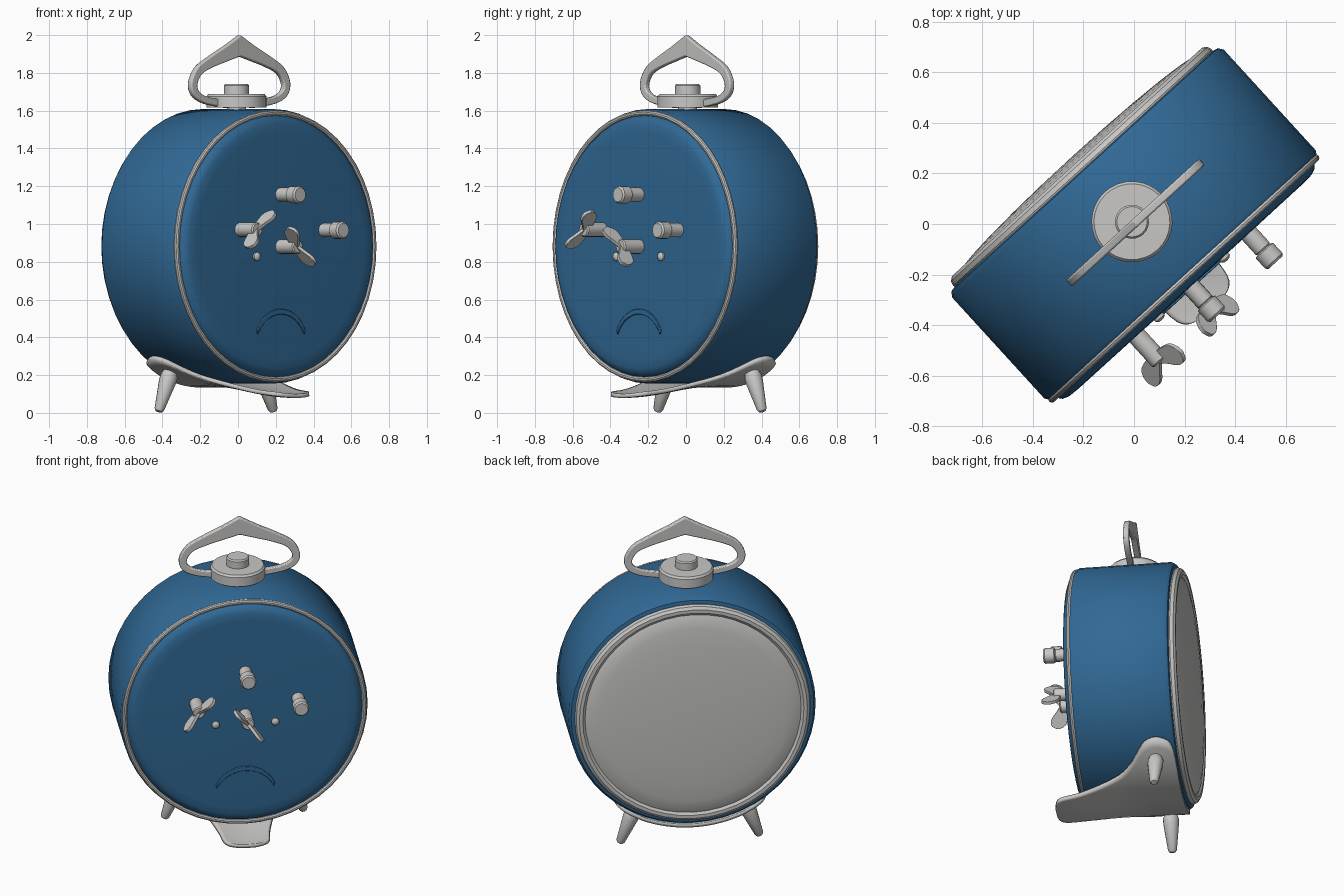
import bpy, bmesh, math
from mathutils import Vector, Matrix

if "Cube" in bpy.data.objects:
    bpy.data.objects.remove(bpy.data.objects["Cube"])

# Local frame: x = across the clock, y = -w (w points out of the knob side), z up
TURN = Matrix.Rotation(math.radians(42.4), 4, 'Z')
R, CZ = 0.727, 0.882


def material(name, col):
    m = bpy.data.materials.new(name)
    m.diffuse_color = (*col, 1)
    m.use_nodes = True
    m.node_tree.nodes["Principled BSDF"].inputs["Base Color"].default_value = m.diffuse_color
    return m


BLUE = material("blue_enamel", (0.03, 0.14, 0.30))
GREY = material("pale_metal", (0.58, 0.575, 0.565))


def finish(name, verts, faces, mat, bevel=0, angle=35):
    bm = bmesh.new()
    vs = [bm.verts.new(v) for v in verts]
    for f in faces:
        bm.faces.new([vs[i] for i in f])
    bmesh.ops.remove_doubles(bm, verts=bm.verts, dist=1e-5)
    bmesh.ops.recalc_face_normals(bm, faces=bm.faces)
    me = bpy.data.meshes.new(name)
    bm.to_mesh(me)
    bm.free()
    me.materials.append(mat)
    for p in me.polygons:
        p.use_smooth = True
    me.set_sharp_from_angle(angle=math.radians(angle))
    ob = bpy.data.objects.new(name, me)
    bpy.context.collection.objects.link(ob)
    ob.matrix_world = TURN
    if bevel:
        b = ob.modifiers.new("bevel", 'BEVEL')
        b.width, b.segments, b.limit_method = bevel, 2, 'ANGLE'
    return ob


def lathe(name, profile, origin, axis, mat, seg=24, closed=False):
    """Spin (radius, height) points round an axis."""
    q = Vector((0, 0, 1)).rotation_difference(Vector(axis))
    n = len(profile)
    verts = [Vector(origin) + q @ Vector((r * math.cos(2 * math.pi * s / seg),
                                         r * math.sin(2 * math.pi * s / seg), h))
             for s in range(seg) for r, h in profile]
    faces = []
    for s in range(seg):
        a, b = s * n, (s + 1) % seg * n
        for i in range(n if closed else n - 1):
            j = (i + 1) % n
            faces.append((a + i, a + j, b + j, b + i))
        
    if not closed:
        for i in (0, n - 1):
            if profile[i][0] > 0:
                faces.append([s * n + i for s in range(seg)])
    # collapse zero-radius quads into triangles
    clean = []
    for f in faces:
        out = []
        for i in f:
            k = i % n if profile[i % n][0] == 0 else i
            if k not in out:
                out.append(k)
        if len(out) > 2:
            clean.append(out)
    used = sorted({i for f in clean for i in f})
    remap = {v: i for i, v in enumerate(used)}
    return finish(name, [verts[i] for i in used], [[remap[i] for i in f] for f in clean], mat)


def circle(r, h, t, n=10):
    return [(r + t * math.cos(2 * math.pi * i / n), h + t * math.sin(2 * math.pi * i / n)) for i in range(n)]


def smooth(pts, n=4):
    """Catmull-Rom through the points."""
    p = [Vector(q) for q in pts]
    p = [2 * p[0] - p[1]] + p + [2 * p[-1] - p[-2]]
    out = []
    for i in range(1, len(p) - 2):
        for k in range(n):
            t = k / n
            out.append(0.5 * (2 * p[i] + (p[i + 1] - p[i - 1]) * t
                       + (2 * p[i - 1] - 5 * p[i] + 4 * p[i + 1] - p[i + 2]) * t * t
                       + (3 * p[i] - p[i - 1] - 3 * p[i + 1] + p[i + 2]) * t ** 3))
    return out + [p[-2]]


def band(name, A, B, depth, place, mat, bevel=0):
    """Flat strip between two rails, with thickness 2 * depth."""
    verts, faces, n = [], [], len(A)
    for a, b in zip(A, B):
        verts += [place(a[0], a[1], -depth), place(b[0], b[1], -depth),
                  place(b[0], b[1], depth), place(a[0], a[1], depth)]
    for i in range(n - 1):
        for k in range(4):
            l = (k + 1) % 4
            faces.append((4 * i + k, 4 * i + l, 4 * i + 4 + l, 4 * i + 4 + k))
    faces += [(0, 1, 2, 3), tuple(range(4 * n - 4, 4 * n))]
    return finish(name, verts, faces, mat, bevel)


OUT = (0, -1, 0)
C = (0, 0, CZ)

# Drum body, knob-side plate and trims
lathe("drum_body", [(0, -.295), (.69, -.295), (.713, -.29), (R, -.27), (R, .27), (.715, .288), (.69, .29), (0, .29)],
      C, OUT, BLUE, 48)
lathe("back_plate", [(.70, .28), (.69, .30), (.675, .32), (.65, .33), (.60, .333), (0, .335)], C, OUT, BLUE, 48)
lathe("back_trim_ring", circle(.706, .292, .015), C, OUT, GREY, 48, True)
lathe("dial_ring", circle(.66, -.302, .033), C, OUT, GREY, 48, True)
lathe("dial", [(.65, -.29), (.65, -.315)] + [(.64 * math.cos(t), -.32 - .042 * math.sin(t))
      for t in [i * math.pi / 12 for i in range(1, 6)]] + [(0, -.362)], C, OUT, GREY, 48)

# Bell base and button on top
T = (0, .012, 0)
lathe("top_disc", [(.05, 1.58), (.05, 1.617), (.16, 1.617), (.16, 1.675), (.15, 1.687), (0, 1.69)], T, (0, 0, 1), GREY, 32)
lathe("top_button", [(.067, 1.68), (.067, 1.733), (.06, 1.741), (0, 1.741)], T, (0, 0, 1), GREY)

# Handle, pointed at the top
outer = smooth([(0, 2.0), (.10, 1.945), (.22, 1.885), (.31, 1.83), (.355, 1.75), (.335, 1.68), (.25, 1.637), (.08, 1.612)])
inner = smooth([(0, 1.888), (.09, 1.862), (.19, 1.832), (.275, 1.795), (.31, 1.74), (.295, 1.70), (.23, 1.672), (.08, 1.652)])
flip = lambda L: [Vector((-p[0], p[1])) for p in reversed(L)] + L[1:]
band("carry_handle", flip(outer), flip(inner), .017, lambda a, b, c: (a + .008, c, b), GREY, .007)

# Winding knobs
for name, u, z in (("upper_knob", 0, 1.155), ("side_knob", .31, .967)):
    lathe(name, [(.037, .32), (.037, .415), (.033, .42), (.046, .425), (.046, .48), (.038, .49), (0, .49)],
          (u, 0, z), OUT, GREY, 16)

# Winged keys
low = smooth([(0, .425), (.04, .43), (.08, .435), (.11, .447), (.128, .475), (.132, .497)])
high = smooth([(0, .475), (.035, .50), (.065, .525), (.09, .535), (.115, .53), (.132, .502)])
for name, u, z, deg in (("left_key", -.29, .97, 48), ("centre_key", 0, .88, -50)):
    lathe(name + "_shaft", [(.038, .32), (.038, .465), (.032, .472), (0, .472)], (u, 0, z), OUT, GREY, 16)
    d = Vector((math.cos(math.radians(deg)), math.sin(math.radians(deg))))
    band(name + "_wings", flip(low), flip(high), .009,
         lambda a, b, c: (u + a * d.x - c * d.y, -b, z + a * d.y + c * d.x), GREY, .003)

# Small screws
for s, side in ((-1, "left"), (1, "right")):
    lathe(side + "_screw", [(.023, .325), (.023, .345), (.014, .353), (0, .355)], (s * .175, 0, .828), OUT, GREY, 12)

# Raised arch on the plate
arc = lambda r, z0, half: [(r * math.sin(half * k / 12), z0 + r * math.cos(half * k / 12)) for k in range(-12, 13)]
band("plate_arch", arc(.188, .362, 1.17), arc(.185, .337, 1.13), .007, lambda a, b, c: (a, -.336 + c, b), BLUE, .003)

# Foot plate: ears wrap the drum, tongue runs out on the knob side
H = smooth([(-.288, .30), (-.277, .40), (-.25, .45), (-.18, .475), (-.115, .45), (-.07, .39), (-.02, .31), (.05, .24),
            (.16, .19), (.30, .15), (.40, .135), (.44, .105), (.455, .05)], 3)
N, verts, faces = 16, [], []
for w, h in H:
    f = min(1, max(0, (w + .1) / .55))
    f = f * f * (3 - 2 * f)
    for k in range(N + 1):
        a = h * (2 * k / N - 1)
        rad = .737
        z = CZ - rad * math.cos(a / rad) - .055 * f
        verts.append((rad * math.sin(a / rad), -w, z))
for i in range(len(H) - 1):
    for k in range(N):
        a = i * (N + 1) + k
        faces.append((a, a + 1, a + N + 2, a + N + 1))
foot = finish("foot_plate", verts, faces, GREY)
sol = foot.modifiers.new("thickness", 'SOLIDIFY')
sol.thickness, sol.offset = .022, 0

# Splayed front legs
for s, side in ((-1, "left"), (1, "right")):
    top, bottom = Vector((s * .325, .172, .225)), Vector((s * .412, .172, .006))
    L = (top - bottom).length
    lathe(side + "_leg", [(0, 0), (.018, .002), (.026, .014), (.046, L * .72), (.046, L * .85), (.035, L), (0, L)],
          bottom, (top - bottom).normalized(), GREY, 16)
